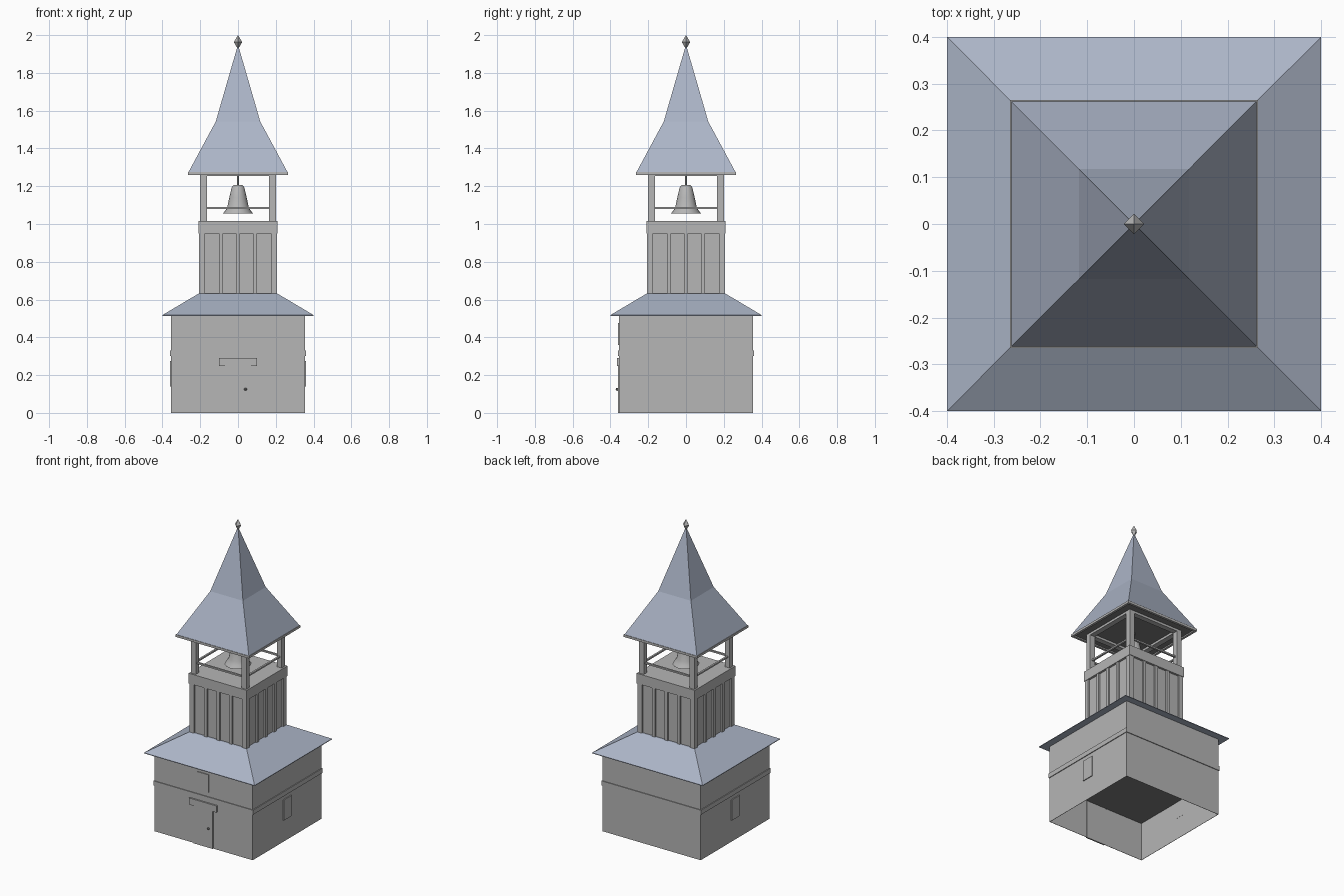
import bpy, bmesh, math
from mathutils import Matrix

if "Cube" in bpy.data.objects:
    bpy.data.objects.remove(bpy.data.objects["Cube"])


def material(name, rgb):
    m = bpy.data.materials.new(name)
    m.diffuse_color = (*rgb, 1)
    m.use_nodes = True
    m.node_tree.nodes["Principled BSDF"].inputs["Base Color"].default_value = m.diffuse_color
    return m


GREY = material("grey_wall", (0.465, 0.465, 0.465))
BLUE = material("slate_blue_roof", (0.41, 0.46, 0.57))
DARK = material("dark_ceiling", (0.2, 0.2, 0.2))


def finish(name, bm, mat):
    bmesh.ops.recalc_face_normals(bm, faces=bm.faces[:])
    me = bpy.data.meshes.new(name)
    bm.to_mesh(me)
    bm.free()
    me.materials.append(mat)
    ob = bpy.data.objects.new(name, me)
    bpy.context.collection.objects.link(ob)
    return ob


def add_box(bm, x0, x1, y0, y1, z0, z1, turn=0):
    mat = (Matrix.Rotation(turn * math.pi / 2, 4, 'Z')
           @ Matrix.Translation(((x0 + x1) / 2, (y0 + y1) / 2, (z0 + z1) / 2))
           @ Matrix.Diagonal((x1 - x0, y1 - y0, z1 - z0, 1)))
    bmesh.ops.create_cube(bm, size=1, matrix=mat)


def boxes(name, dims, turns=(0,), mat=GREY):
    bm = bmesh.new()
    for t in turns:
        for d in dims:
            add_box(bm, *d, turn=t)
    return finish(name, bm, mat)


def lathe(name, prof, n, mat=GREY, square=False, caps=(True, True)):
    """Rings of (radius, z); square rings use the half width."""
    bm = bmesh.new()
    rings = []
    for r, z in prof:
        k = r * math.sqrt(2) if square else r
        a0 = math.pi / 4 if square else 0
        rings.append([bm.verts.new((k * math.cos(a0 + i * math.tau / n),
                                    k * math.sin(a0 + i * math.tau / n), z)) for i in range(n)])
    for a, b in zip(rings, rings[1:]):
        for i in range(n):
            j = (i + 1) % n
            bm.faces.new((a[i], a[j], b[j], b[i]))
    if caps[0]:
        bm.faces.new(rings[0])
    if caps[1]:
        bm.faces.new(rings[-1])
    bmesh.ops.remove_doubles(bm, verts=bm.verts[:], dist=1e-5)
    return finish(name, bm, mat)


ALL = range(4)

# Base: hollow below, with a dark ceiling inside
lathe("base_walls", [(0.355, 0.518), (0.355, 0), (0.353, 0), (0.353, 0.26)], 4,
      square=True, caps=(False, False))
boxes("base_ceiling", [(-0.353, 0.353, -0.353, 0.353, 0.25, 0.256)], mat=DARK)
boxes("base_band", [(-0.36, 0.36, -0.36, -0.354, 0.30, 0.33)], ALL)

# Door, lintel, knob and windows
boxes("door", [(-0.07, 0.07, -0.361, -0.352, 0, 0.25)])
boxes("door_lintel", [(-0.1, 0.1, -0.365, -0.352, 0.247, 0.29)])
bm = bmesh.new()
bmesh.ops.create_uvsphere(bm, u_segments=8, v_segments=6, radius=0.008,
                          matrix=Matrix.Translation((0.04, -0.364, 0.125)))
finish("door_knob", bm, DARK)
boxes("front_window", [(-0.04, 0.04, -0.36, -0.352, 0.36, 0.475)])
boxes("side_window", [(-0.04, 0.04, -0.36, -0.352, 0.14, 0.275)], (1, 3))

# Skirt roof
lathe("skirt_roof", [(0.4, 0.514), (0.4, 0.518), (0.208, 0.632)], 4, BLUE, square=True)

# Tower core with raised framing that leaves recessed panels
lathe("tower_core", [(0.196, 0.62), (0.196, 1.0)], 4, square=True)
edges = [-0.207, -0.175, -0.10, -0.08, -0.01, 0.01, 0.08, 0.10, 0.175, 0.207]
frame = [(edges[i], edges[i + 1], -0.207, -0.195, 0.62, 0.955) for i in range(0, 10, 2)]
boxes("tower_posts", frame, ALL)
boxes("tower_top_band", [(-0.21, 0.21, -0.21, 0.21, 0.95, 1.016)])

# Belfry posts, rails and top beams
boxes("belfry_posts", [(-0.2, -0.165, -0.2, -0.165, 1.015, 1.262)], ALL)
boxes("belfry_rails", [(-0.17, 0.17, -0.188, -0.176, 1.08, 1.09)], ALL)

# Spire over a thin eaves frame, with a dark ceiling set inside
boxes("eaves_frame", [(-0.265, 0.265, -0.265, -0.25, 1.26, 1.275)], ALL)
lathe("spire", [(0.262, 1.275), (0.118, 1.542), (0.0, 1.95)], 4, BLUE, square=True, caps=(False, False))
boxes("belfry_ceiling", [(-0.25, 0.25, -0.25, 0.25, 1.268, 1.274)], mat=DARK)
boxes("belfry_beams", [(-0.2, 0.2, -0.2, -0.165, 1.253, 1.27)], ALL)

# Finial
lathe("finial", [(0.0, 1.925), (0.022, 1.963), (0.0, 2.0)], 4, caps=(False, False))

# Bell and hanger
bell = lathe("bell", [(0.07, 1.06), (0.08, 1.055), (0.066, 1.073), (0.056, 1.093), (0.046, 1.14),
                      (0.032, 1.198), (0.024, 1.206)], 16)
lathe("bell_hanger", [(0.005, 1.2), (0.005, 1.27)], 8)
bpy.context.view_layer.objects.active = bell
bell.select_set(True)
bpy.ops.object.shade_smooth_by_angle(angle=math.radians(40))
